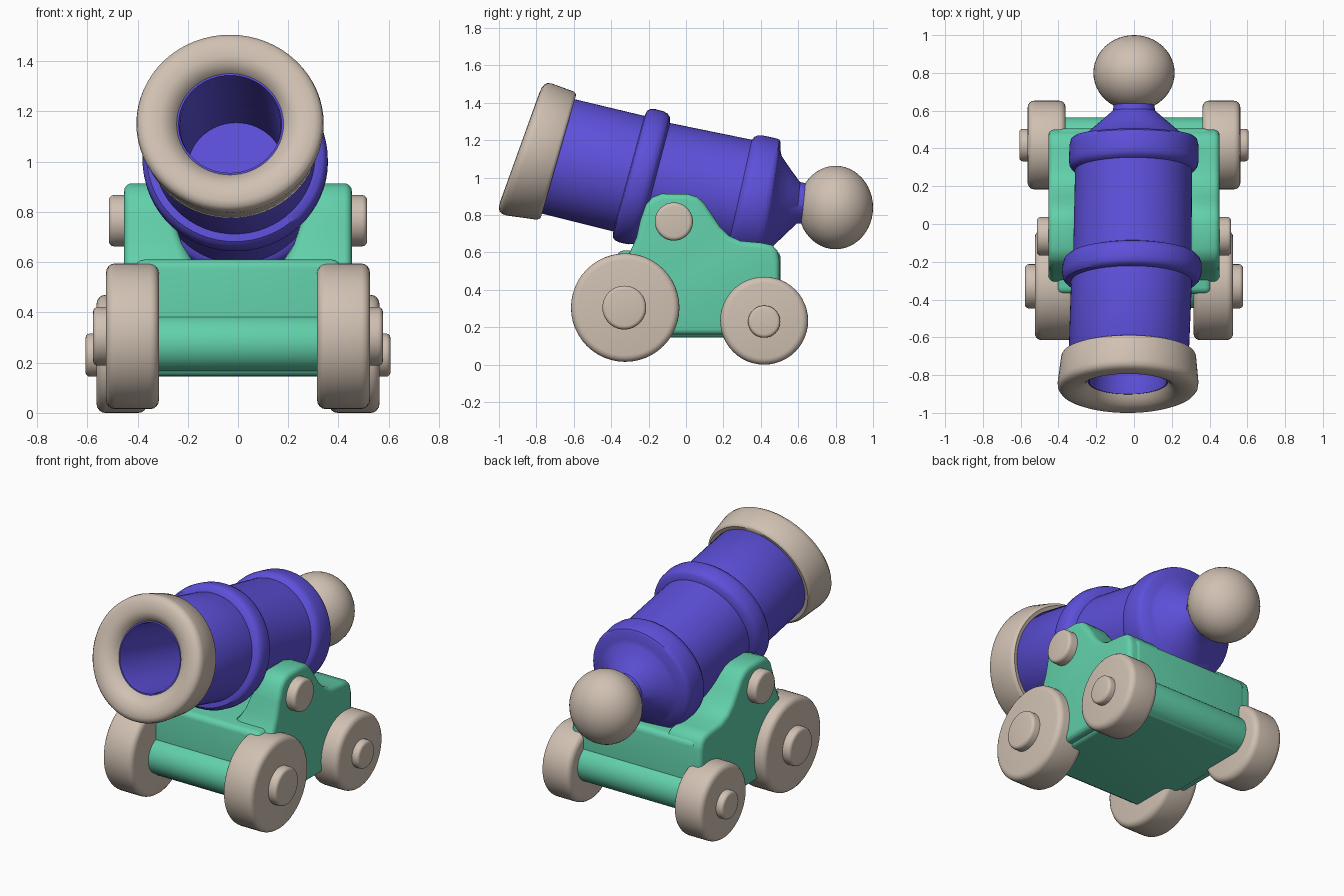
import bpy, bmesh, math
from mathutils import Vector

if "Cube" in bpy.data.objects:
    bpy.data.objects.remove(bpy.data.objects["Cube"])


def material(name, rgb):
    m = bpy.data.materials.new(name)
    m.diffuse_color = (*rgb, 1)
    m.use_nodes = True
    m.node_tree.nodes["Principled BSDF"].inputs["Base Color"].default_value = m.diffuse_color
    return m


BLUE = material("barrel blue", (0.11, 0.08, 0.70))
GREEN = material("carriage green", (0.12, 0.63, 0.40))
CREAM = material("warm cream", (0.63, 0.53, 0.445))


def finish(bm, name, mat, angle=40):
    bmesh.ops.recalc_face_normals(bm, faces=bm.faces)
    me = bpy.data.meshes.new(name)
    bm.to_mesh(me)
    bm.free()
    ob = bpy.data.objects.new(name, me)
    me.materials.append(mat)
    bpy.context.collection.objects.link(ob)
    bpy.ops.object.select_all(action='DESELECT')
    ob.select_set(True)
    bpy.context.view_layer.objects.active = ob
    bpy.ops.object.shade_smooth_by_angle(angle=math.radians(angle))
    return ob


def loft(name, rings, mat, closed=False, n=64):
    """Skin circles given as (centre, side axis, up axis, radius)."""
    bm = bmesh.new()
    loops = []
    for c, u, v, r in rings:
        loops.append([bm.verts.new(c + r * (math.cos(a) * u + math.sin(a) * v))
                      for a in (2 * math.pi * i / n for i in range(n))])
    pairs = list(zip(loops, loops[1:]))
    if closed:
        pairs.append((loops[-1], loops[0]))
    else:
        bm.faces.new(loops[0])
        bm.faces.new(loops[-1])
    for a, b in pairs:
        for i in range(n):
            j = (i + 1) % n
            bm.faces.new((a[i], a[j], b[j], b[i]))
    return finish(bm, name, mat)


# Barrel centre line: y, z, x, tilt in degrees
AXIS = [(-0.90, 1.165, -0.033, 20), (-0.68, 1.113, -0.028, 16), (-0.22, 1.0, -0.01, 15),
        (0.41, 0.875, 0, 12), (0.49, 0.87, 0, 6), (0.70, 0.86, 0, 4)]


def axis_ring(y, r):
    for a, b in zip(AXIS, AXIS[1:]):
        if y <= b[0]:
            break
    t = (y - a[0]) / (b[0] - a[0])
    z, x, tilt = (a[k] + t * (b[k] - a[k]) for k in (1, 2, 3))
    tilt = math.radians(tilt)
    return (Vector((x, y, z)), Vector((1, 0, 0)),
            Vector((0, math.sin(tilt), math.cos(tilt))), r)


# Barrel: bore, tube, two raised bands and the cone at the back
barrel = [(-0.05, 0.195), (-0.80, 0.2), (-0.835, 0.205), (-0.825, 0.25), (-0.72, 0.318),
          (-0.305, 0.32), (-0.30, 0.35), (-0.285, 0.363), (-0.26, 0.369), (-0.215, 0.368),
          (-0.19, 0.36), (-0.175, 0.345), (-0.165, 0.313), (0.285, 0.31), (0.295, 0.328),
          (0.31, 0.339), (0.335, 0.344), (0.42, 0.341), (0.445, 0.335), (0.46, 0.32),
          (0.472, 0.27), (0.485, 0.245), (0.545, 0.175), (0.60, 0.112), (0.68, 0.10)]
loft("barrel", [axis_ring(*p) for p in barrel], BLUE)

# Muzzle ring
muzzle = [(-0.69, 0.30), (-0.682, 0.34), (-0.688, 0.35), (-0.70, 0.357), (-0.84, 0.373),
          (-0.863, 0.37), (-0.878, 0.358), (-0.886, 0.338), (-0.889, 0.31), (-0.886, 0.275),
          (-0.875, 0.25), (-0.855, 0.225), (-0.83, 0.211)]
loft("muzzle_ring", [axis_ring(*p) for p in muzzle], CREAM, closed=True)

# Rear ball
bm = bmesh.new()
bmesh.ops.create_uvsphere(bm, u_segments=48, v_segments=24, radius=1)
bmesh.ops.scale(bm, vec=(0.215, 0.2, 0.223), verts=bm.verts)
bmesh.ops.translate(bm, vec=(0, 0.8, 0.84), verts=bm.verts)
finish(bm, "rear_ball", CREAM)


def disc(name, y, z, x0, x1, r, edge, mat, side=1):
    """Round part about a sideways axle, with rounded rims."""
    prof = [(x0, r - edge)]
    for end, d in ((x0, 1), (x1, -1)):
        arc = [(end + d * edge * (1 - math.cos(a)), r - edge + edge * math.sin(a))
               for a in (math.pi / 2 * k / 4 for k in range(1, 5))]
        prof += arc if d == 1 else arc[::-1]
    prof.append((x1, r - edge))
    loft(name, [(Vector((side * x, y, z)), Vector((0, 1, 0)), Vector((0, 0, 1)), rr)
                for x, rr in prof], mat, n=48)


# Wheels, hubs and barrel pins on both sides
for side, tag in ((1, "right"), (-1, "left")):
    disc("front_wheel_" + tag, -0.325, 0.305, 0.315, 0.525, 0.29, 0.035, CREAM, side)
    disc("front_hub_" + tag, -0.33, 0.305, 0.45, 0.577, 0.117, 0.02, CREAM, side)
    disc("rear_wheel_" + tag, 0.418, 0.235, 0.362, 0.563, 0.235, 0.035, CREAM, side)
    disc("rear_hub_" + tag, 0.418, 0.23, 0.48, 0.607, 0.086, 0.018, CREAM, side)
    disc("barrel_pin_" + tag, -0.065, 0.765, 0.30, 0.514, 0.102, 0.02, CREAM, side)

# Axle bars
disc("front_axle", -0.33, 0.275, -0.36, 0.36, 0.115, 0.01, GREEN)
disc("rear_axle", 0.45, 0.26, -0.39, 0.39, 0.115, 0.01, GREEN)


def slab(name, outline, inner, outer, bevel, side=1):
    """Extrude a (y, z) outline sideways and round its rim."""
    bm = bmesh.new()
    a = [bm.verts.new((side * inner(z), y, z)) for y, z in outline]
    b = [bm.verts.new((side * outer, y, z)) for y, z in outline]
    n = len(outline)
    bm.faces.new(a)
    bm.faces.new(b)
    for i in range(n):
        j = (i + 1) % n
        bm.faces.new((a[i], a[j], b[j], b[i]))
    bmesh.ops.recalc_face_normals(bm, faces=bm.faces)
    edges = [e for e in bm.edges if e.calc_face_angle(0) > math.radians(50)]
    bmesh.ops.bevel(bm, geom=edges, offset=bevel, segments=4, profile=0.5,
                    affect='EDGES', clamp_overlap=True)
    finish(bm, name, GREEN)


# Stepped cheek plates, their inner faces sloping to cradle the barrel
cheek = [(-0.31, 0.16), (-0.34, 0.30), (-0.34, 0.54), (-0.30, 0.60), (-0.265, 0.68),
         (-0.245, 0.77), (-0.215, 0.855), (-0.18, 0.895), (-0.13, 0.914), (0.01, 0.912),
         (0.06, 0.897), (0.10, 0.86), (0.14, 0.80), (0.18, 0.74), (0.23, 0.69), (0.29, 0.662),
         (0.40, 0.652), (0.46, 0.64), (0.488, 0.61), (0.50, 0.56), (0.50, 0.30), (0.47, 0.16)]
for side, tag in ((1, "right"), (-1, "left")):
    slab("carriage_cheek_" + tag, cheek,
         lambda z: 0.2 + 0.32 * max(0, z - 0.6), 0.453, 0.03, side)

# Carriage body between the cheeks
body = [(-0.37, 0.145), (-0.37, 0.61), (0.505, 0.61), (0.505, 0.145)]
slab("carriage_body", body, lambda z: -0.41, 0.41, 0.035)
